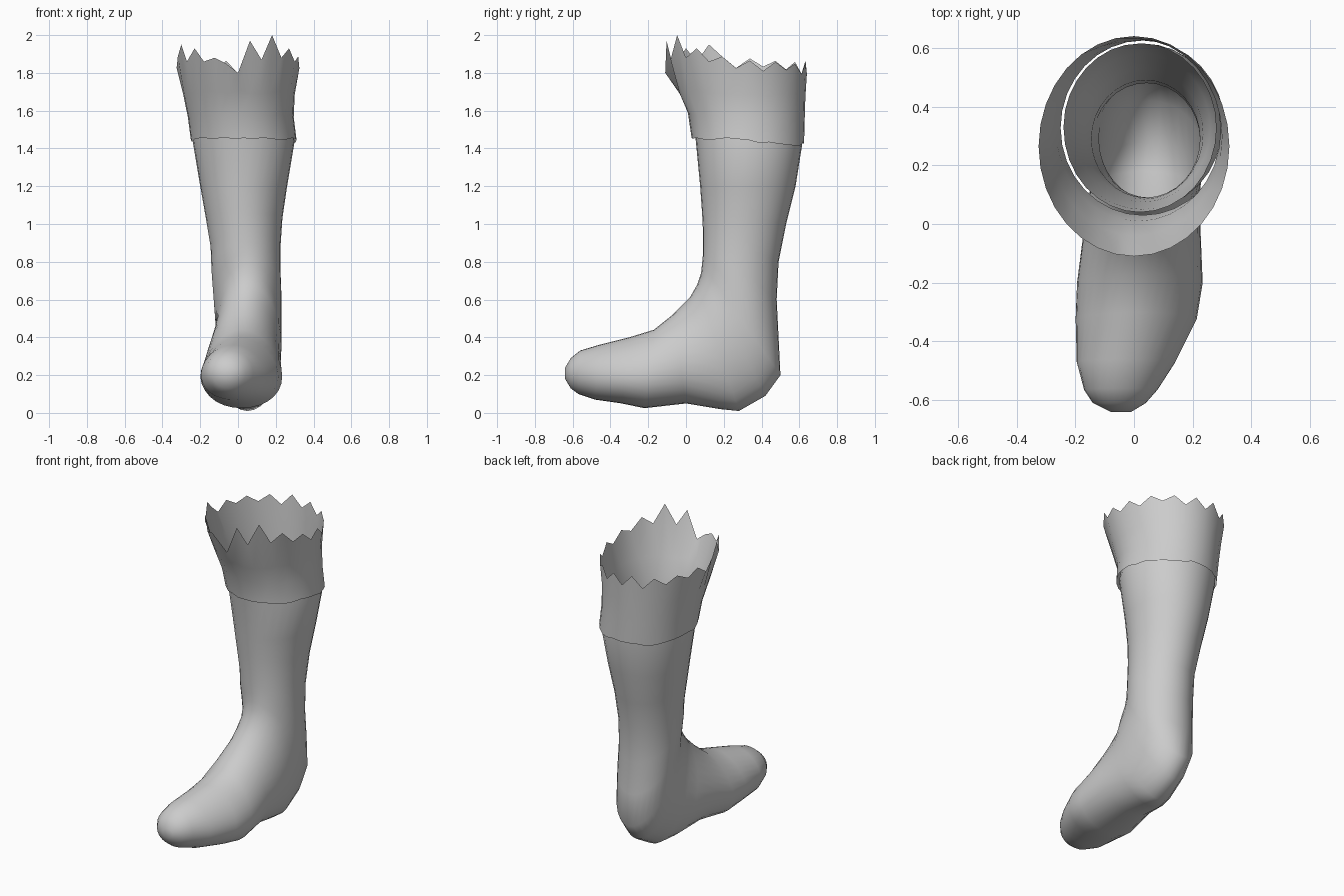
import bpy, bmesh, math, random
from mathutils import Vector

random.seed(4)
SEGMENTS = 32

default_cube = bpy.data.objects.get("Cube")
if default_cube:
    bpy.data.objects.remove(default_cube, do_unlink=True)


def make_material(name, colour):
    material = bpy.data.materials.new(name)
    material.use_nodes = True
    material.diffuse_color = colour
    shader = material.node_tree.nodes["Principled BSDF"]
    shader.inputs["Base Color"].default_value = colour
    shader.inputs["Roughness"].default_value = 0.8
    return material


def section_ring(front_y, front_z, back_y, back_z, right_x, left_x, sag=0):
    """Closed oval between a front (upper) and a back (lower) point.
    A positive sag moves its widest part towards the lower point."""
    middle, half = (left_x + right_x) / 2, (left_x - right_x) / 2
    ring = []
    for i in range(SEGMENTS):
        angle = math.tau * i / SEGMENTS
        along = (1 + math.cos(angle)) / 2
        across = math.sin(angle) * (1 - sag * math.cos(angle))
        ring.append(Vector((middle + half * across,
                            back_y + (front_y - back_y) * along,
                            back_z + (front_z - back_z) * along)))
    return ring


def loft(name, rings, material, close_start=False):
    """Skin consecutive rings into one open, smooth surface."""
    bm = bmesh.new()
    loops = [[bm.verts.new(point) for point in ring] for ring in rings]
    for lower, upper in zip(loops, loops[1:]):
        for i in range(SEGMENTS):
            j = (i + 1) % SEGMENTS
            bm.faces.new((lower[i], lower[j], upper[j], upper[i]))
    if close_start:
        bm.faces.new(list(reversed(loops[0])))
    mesh = bpy.data.meshes.new(name)
    bm.to_mesh(mesh)
    bm.free()
    mesh.materials.append(material)
    obj = bpy.data.objects.new(name, mesh)
    bpy.context.collection.objects.link(obj)
    bpy.ops.object.select_all(action="DESELECT")
    obj.select_set(True)
    bpy.context.view_layer.objects.active = obj
    bpy.ops.object.shade_smooth_by_angle(angle=math.radians(50))
    return obj


leather = make_material("pale grey leather", (0.6, 0.6, 0.6, 1))

# Foot and shaft: sections run from the toe, swing round the heel, and climb the leg
# (front y, front z, back y, back z, right x, left x, sag)
body_sections = [
    (-.64, .24, -.64, .18, -.08, -.01),
    (-.61, .29, -.61, .13, -.14, .04),
    (-.56, .33, -.57, .1, -.17, .08),
    (-.46, .36, -.48, .07, -.195, .14, .1),
    (-.3, .4, -.34, .05, -.195, .21, .2),
    (-.17, .44, -.22, .025, -.19, .23, .2),
    (-.07, .52, 0, .05, -.17, .225, .15),
    (.02, .61, .18, .02, -.15, .225, .1),
    (.06, .68, .28, .01, -.13, .23),
    (.08, .74, .42, .09, -.12, .23),
    (.085, .79, .5, .2, -.12, .23),
    (.09, .84, .49, .4, -.13, .23),
    (.09, .9, .48, .6, -.14, .225),
    (.09, .96, .49, .8, -.145, .225),
    (.085, 1.06, .53, 1, -.17, .235),
    (.075, 1.2, .58, 1.2, -.2, .26),
    (.05, 1.46, .615, 1.42, -.24, .3),
    (.04, 1.52, .615, 1.5, -.24, .28),
]
loft("boot_body", [section_ring(*s) for s in body_sections], leather, close_start=True)

# Flared cuff, standing slightly proud of the shaft at the front
cuff_sections = [
    (.03, 1.46, .625, 1.42, -.25, .31),
    (.01, 1.58, .628, 1.55, -.265, .295),
    (-.04, 1.7, .632, 1.68, -.29, .3),
    (-.11, 1.85, .64, 1.79, -.325, .325),
]
cuff_rings = [section_ring(*s) for s in cuff_sections]

# Slightly rumpled lower and middle part of the cuff
for ring in cuff_rings[:-1]:
    for point in ring:
        point.z += random.uniform(-.01, .01)

# Ragged rim: tall points at the front, small teeth round the back
front_left = [1.8, 1.97, 1.87, 2, 1.88, 1.93, 1.86]
front_right = [1.85, 1.88, 1.86, 1.93, 1.86, 1.95]
rim = cuff_rings[-1]
for i, point in enumerate(rim):
    tooth = .05 if i % 2 else 0
    point.z += tooth + random.uniform(0, .025)
for i, height in enumerate(front_left):
    rim[i].z = height
for i, height in enumerate(front_right):
    rim[-1 - i].z = height
loft("ragged_cuff", cuff_rings, leather)
